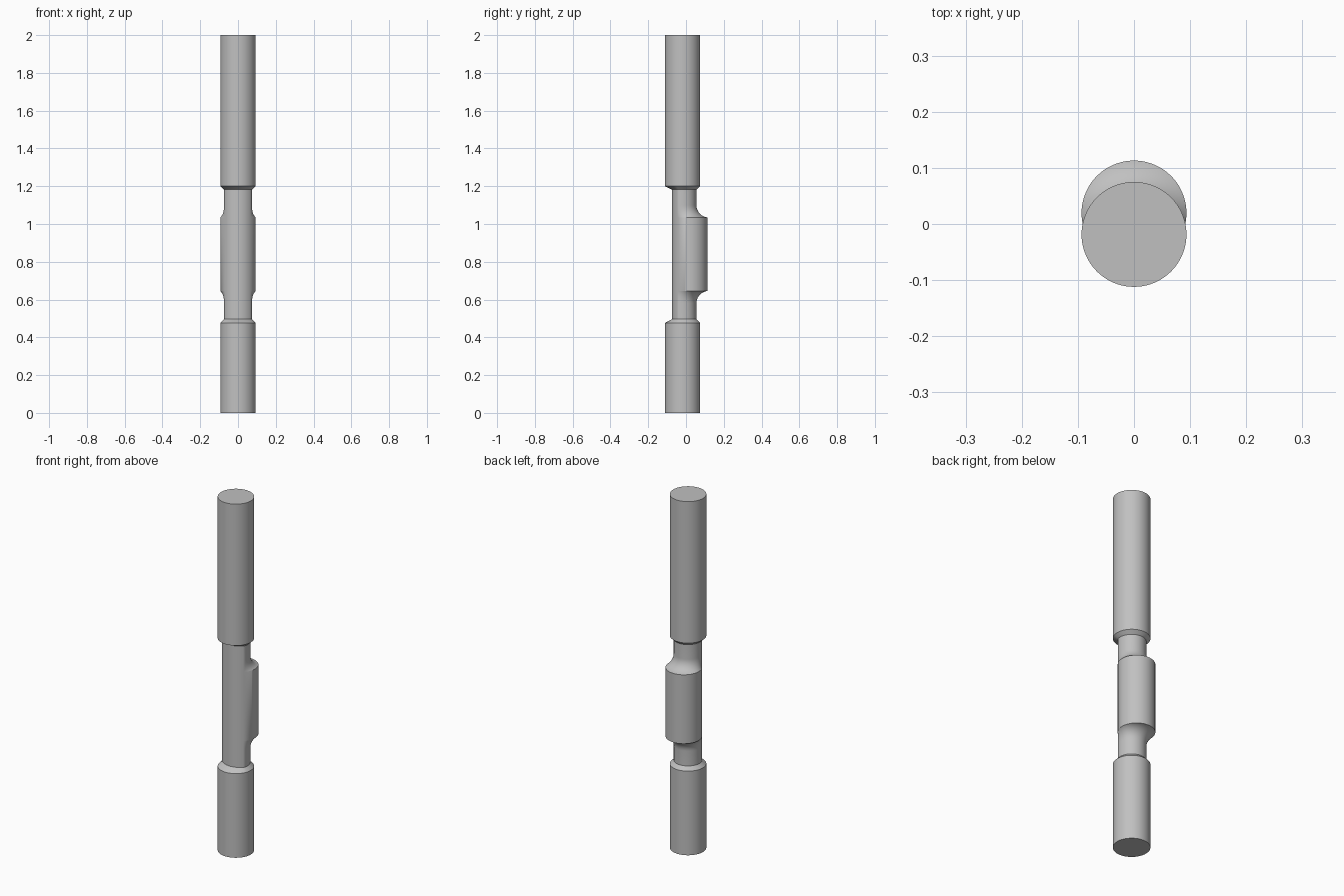
import bpy, bmesh, math

cube = bpy.data.objects.get("Cube")
if cube:
    bpy.data.objects.remove(cube)

SIDES = 96
RADIUS, NECK_RADIUS = 0.0935, 0.0735
MAIN_Y, ECCENTRIC_Y = -0.0185, 0.0195
FILLET, STEPS = 0.065, 10


def polar(angle, centre_y, radius):
    """Distance from the origin to an off-centre circle."""
    along = centre_y * math.sin(angle)
    return along + math.sqrt(radius ** 2 - (centre_y * math.cos(angle)) ** 2)


def main(angle):
    return polar(angle, MAIN_Y, RADIUS)


def eccentric(angle):
    return polar(angle, ECCENTRIC_Y, RADIUS)


def neck(angle):
    return min(polar(angle, MAIN_Y, NECK_RADIUS), eccentric(angle))


def fillet(s):
    """Cross-section at height s of the arc from neck to eccentric."""
    def section(angle):
        step = eccentric(angle) - neck(angle)
        if step < 1e-5:
            return neck(angle)
        arc = (step ** 2 + FILLET ** 2) / (2 * step)
        return neck(angle) + arc - math.sqrt(max(arc ** 2 - s ** 2, 0))
    return section


# Stack of cross-sections from the foot to the top
LOW, HIGH = 0.645, 1.035
rises = [FILLET * math.sin(math.pi / 2 * i / STEPS) for i in range(STEPS + 1)]
sections = [(0, main), (0.476, main), (0.496, neck)]
sections += [(LOW - FILLET + s, fillet(s)) for s in rises]
sections += [(HIGH + FILLET - s, fillet(s)) for s in reversed(rises)]
sections += [(1.182, neck), (1.2, main), (2, main)]

# Loft the shaft
bm = bmesh.new()
angles = [math.tau * i / SIDES for i in range(SIDES)]
rings = [[bm.verts.new((f(a) * math.cos(a), f(a) * math.sin(a), z)) for a in angles]
         for z, f in sections]
for lower, upper in zip(rings, rings[1:]):
    for i in range(SIDES):
        j = (i + 1) % SIDES
        bm.faces.new((lower[i], lower[j], upper[j], upper[i]))
bm.faces.new(rings[0][::-1])
bm.faces.new(rings[-1])
mesh = bpy.data.meshes.new("eccentric_shaft")
bm.to_mesh(mesh)
bm.free()
shaft = bpy.data.objects.new("eccentric_shaft", mesh)
bpy.context.collection.objects.link(shaft)

# Plain grey metal
colour = (0.53, 0.53, 0.53, 1)
grey = bpy.data.materials.new("grey metal")
grey.use_nodes = True
grey.diffuse_color = colour
grey.node_tree.nodes["Principled BSDF"].inputs["Base Color"].default_value = colour
mesh.materials.append(grey)

bpy.ops.object.select_all(action="DESELECT")
shaft.select_set(True)
bpy.context.view_layer.objects.active = shaft
bpy.ops.object.shade_smooth_by_angle(angle=math.radians(30))
